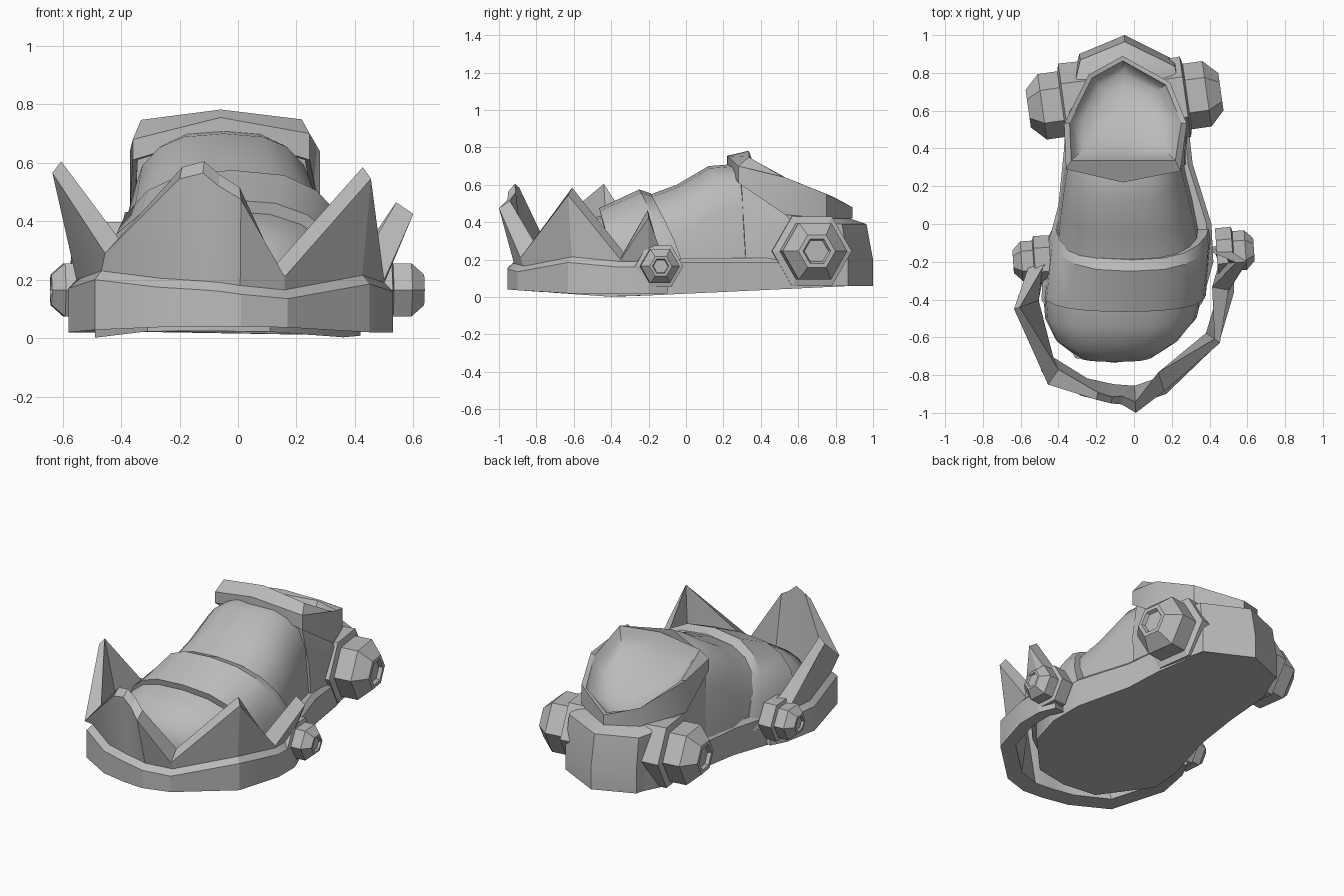
import bpy, bmesh, math
from mathutils import Vector, Matrix

cube = bpy.data.objects.get("Cube")
if cube:
    bpy.data.objects.remove(cube, do_unlink=True)

grey = bpy.data.materials.new("plain_grey")
grey.use_nodes = True
grey.diffuse_color = (.5, .5, .5, 1)
grey.node_tree.nodes["Principled BSDF"].inputs["Base Color"].default_value = (.5, .5, .5, 1)


def loft(name, rings, angle=30, matrix=Matrix()):
    """Skin a row of equally long closed rings and cap both ends."""
    bm = bmesh.new()
    rows = [[bm.verts.new(matrix @ Vector(p)) for p in ring] for ring in rings]
    count = len(rows[0])
    for low, high in zip(rows, rows[1:]):
        for i in range(count):
            j = (i + 1) % count
            bm.faces.new((low[i], low[j], high[j], high[i]))
    bm.faces.new(rows[0][::-1])
    bm.faces.new(rows[-1])
    bmesh.ops.recalc_face_normals(bm, faces=bm.faces)
    mesh = bpy.data.meshes.new(name)
    bm.to_mesh(mesh)
    bm.free()
    mesh.materials.append(grey)
    obj = bpy.data.objects.new(name, mesh)
    bpy.context.collection.objects.link(obj)
    bpy.ops.object.select_all(action="DESELECT")
    obj.select_set(True)
    bpy.context.view_layer.objects.active = obj
    bpy.ops.object.shade_smooth_by_angle(angle=math.radians(angle))
    return obj


def arch(cx, half, top, y_top, y_base, power=.8, base=.13, steps=10):
    """Arched cross-section whose feet may sit further back than its crown."""
    ring = []
    for i in range(steps + 1):
        a = math.pi * i / steps
        c, s = math.cos(a), max(math.sin(a), 0)
        x = cx + half * math.copysign(abs(c) ** .75, c)
        ring.append((x, y_base + (y_top - y_base) * s, base + (top - base) * s ** power))
    return ring


def toward(p, centre, amount):
    return tuple(a + (b - a) * amount for a, b in zip(p, centre))


# Sole, with an underside that rocks slightly
def underside(y):
    if y < -.38:
        return (-.38 - y) * .07
    return (y + .38) * .047


outline = [(-.05, .99), (-.285, .89), (-.36, .7), (-.37, .4), (-.4, .1), (-.48, -.2),
           (-.49, -.4), (-.31, -.71), (-.1, -.735), (.11, -.69), (.36, -.42),
           (.42, -.2), (.41, 0), (.31, .32), (.285, .55), (.215, .85)]
middle = (-.05, .1)
inner = [toward(p, middle, .06) for p in outline]
loft("sole", [[(x, y, underside(y)) for x, y in outline],
              [(x, y, .185) for x, y in outline],
              [(x, y, .21) for x, y in inner]])

# Toe cap, overlapping strap and instep
loft("toe_cap", [arch(-.1, .2, .2, -.73, -.7),
                 arch(-.09, .33, .34, -.67, -.6),
                 arch(-.07, .4, .41, -.54, -.5),
                 arch(-.06, .42, .445, -.42, -.38)], 45)
loft("toe_strap", [arch(-.05, .43, .475, -.465, -.38),
                   arch(-.02, .43, .575, -.25, -.06),
                   arch(-.01, .41, .555, -.19, 0)])
loft("instep", [arch(-.03, .39, .53, -.24, -.1, .7),
                arch(-.04, .36, .6, -.05, .1, .55),
                arch(-.05, .325, .7, .12, .28, .4),
                arch(-.05, .3, .71, .25, .4, .4)], 45)

# Heel wall and collar: collar x, y, rim height, lower edge height
heel = [(-.05, 1), (-.29, .9), (-.362, .6), (-.362, .32),
        (-.05, .28), (.275, .32), (.28, .6), (.22, .865)]
collar = [(-.06, .89, .48, .42), (-.24, .79, .535, .42), (-.37, .53, .64, .44),
          (-.36, .29, .68, .61), (-.06, .22, .755, .7), (.245, .28, .7, .61),
          (.28, .53, .64, .44), (.19, .75, .55, .42)]
hub = (-.05, .6)


def collar_ring(amount, drop):
    """Ring on the sloping, slightly crowned plane of the ankle opening."""
    ring = []
    for x, y, rim, low in collar:
        px, py = toward((x, max(y, .31)), hub, amount)
        ring.append((px, py, .77 - .56 * (py - .36) - .13 * abs(px + .05) - drop))
    return ring


loft("heel_and_collar", [[(x, y, .06) for x, y in heel],
                         [(x, y, .2) for x, y in heel],
                         [(x * .98, y * .965, .39) for x, y in heel],
                         [(*toward((x, y), hub, .05), low) for x, y, rim, low in collar],
                         [(x, y, low) for x, y, rim, low in collar],
                         [(x, y, rim) for x, y, rim, low in collar],
                         collar_ring(.09, 0), collar_ring(.15, .04),
                         collar_ring(.3, .09), collar_ring(.55, .13),
                         collar_ring(.85, .15)], 36)

# Spiked toe guard: band x, y, ledge height, then outer spike edge x, y, z
guard = [(-.49, -.12, .19, -.52, -.17, .21),
         (-.54, -.22, .19, -.56, -.23, .25),
         (-.58, -.43, .2, -.635, -.45, .565),
         (-.49, -.78, .23, -.455, -.85, .29),
         (-.28, -.91, .205, -.2, -.93, .545),
         (-.12, -.945, .195, -.12, -.95, .565),
         (-.06, -.95, .19, -.065, -.955, .52),
         (.01, -.955, .18, .01, -1, .475),
         (.17, -.9, .165, .16, -.885, .21),
         (.45, -.63, .215, .455, -.63, .545),
         (.53, -.36, .19, .5, -.35, .2),
         (.53, -.2, .19, .6, -.2, .425),
         (.49, -.1, .19, .49, -.13, .23)]
core = (-.04, -.25)


def guard_section(x, y, ledge, tip_x, tip_y, tip_z):
    step = toward((x, y), core, .05)
    back = toward((x, y), core, .14)
    tip_back = toward((tip_x, tip_y), core, .22 - .3 * tip_z)
    bottom = max(.02, underside(y))
    return [(x, y, bottom), (x, y, ledge - .03), (*step, ledge),
            (tip_x, tip_y, tip_z), (*tip_back, tip_z + .04),
            (*back, bottom + .01)]


loft("spiked_toe_guard", [guard_section(*row) for row in guard], 20)

# Hexagonal bolts: distance back from the tip, radius
bolt_profile = [(.33, .21), (.19, .215), (.18, .175), (.075, .175),
                (0, .1), (0, .075), (.02, .065)]


def bolt(name, tip, turn, size):
    rings = []
    for depth, radius in bolt_profile:
        ring = []
        for i in range(6):
            a = math.tau * i / 6
            ring.append((-depth, radius * math.cos(a), radius * math.sin(a)))
        rings.append(ring)
    place = Matrix.Translation(tip) @ Matrix.Rotation(math.radians(turn), 4, "Z")
    loft(name, rings, 15, place @ Matrix.Scale(size, 4))


bolt("heel_bolt_left", (.46, .7, .245), 8, 1)
bolt("heel_bolt_right", (-.56, .61, .245), 188, 1)
bolt("toe_bolt_left", (.635, -.135, .165), 4, .6)
bolt("toe_bolt_right", (-.64, -.2, .165), 184, .6)
